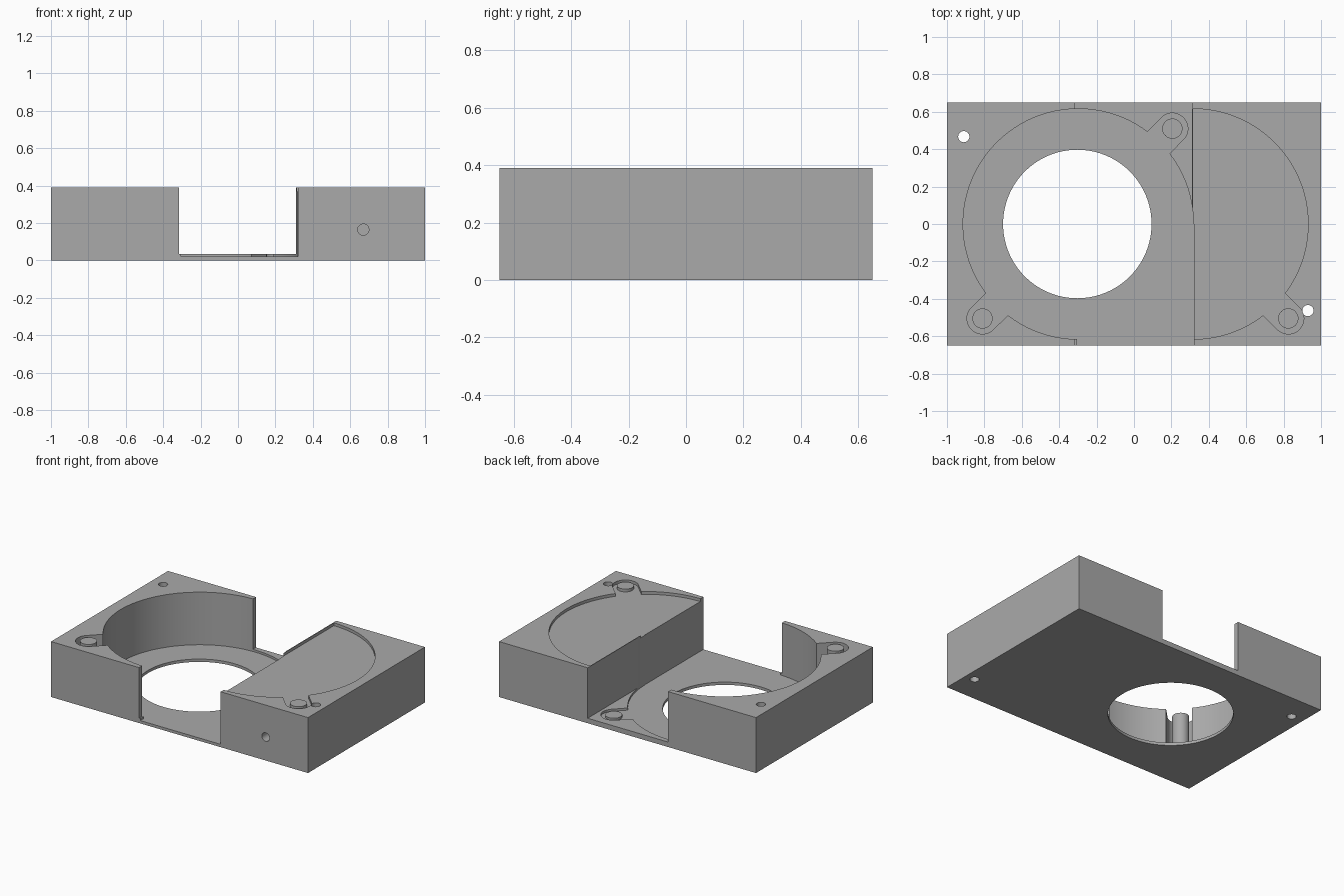
import bpy, bmesh, math

old = bpy.data.objects.get("Cube")
if old:
    bpy.data.objects.remove(old)

TOP, FLOOR, STEP, RECESS, OVER = 0.39, 0.02, 0.035, 0.37, 0.5

grey = bpy.data.materials.new("matte grey")
grey.use_nodes = True
colour = (0.4, 0.4, 0.4, 1)
grey.diffuse_color = colour
grey.node_tree.nodes["Principled BSDF"].inputs["Base Color"].default_value = colour


def prism(name, points, low, high):
    """Extrude a flat outline from one height to another."""
    bm = bmesh.new()
    face = bm.faces.new([bm.verts.new((x, y, low)) for x, y in points])
    ext = bmesh.ops.extrude_face_region(bm, geom=[face])
    top = [v for v in ext["geom"] if isinstance(v, bmesh.types.BMVert)]
    bmesh.ops.translate(bm, verts=top, vec=(0, 0, high - low))
    bmesh.ops.recalc_face_normals(bm, faces=bm.faces)
    mesh = bpy.data.meshes.new(name)
    bm.to_mesh(mesh)
    bm.free()
    mesh.materials.append(grey)
    ob = bpy.data.objects.new(name, mesh)
    bpy.context.collection.objects.link(ob)
    return ob


def box(x0, x1, y0, y1):
    return [(x0, y0), (x1, y0), (x1, y1), (x0, y1)]


def arc(x, y, r, start=0.0, sweep=math.tau, n=96):
    steps = n if sweep >= math.tau else n + 1
    return [(x + r * math.cos(start + sweep * i / n),
             y + r * math.sin(start + sweep * i / n)) for i in range(steps)]


def slot(x0, y0, x1, y1, r):
    """Outline of a slot with one round end at the second point."""
    a = math.atan2(y1 - y0, x1 - x0) - math.pi / 2
    dx, dy = r * math.cos(a), r * math.sin(a)
    return [(x0 - dx, y0 - dy), (x0 + dx, y0 + dy)] + arc(x1, y1, r, a, math.pi, 24)


def smooth(ob):
    bpy.ops.object.select_all(action="DESELECT")
    ob.select_set(True)
    bpy.context.view_layer.objects.active = ob
    bpy.ops.object.shade_smooth_by_angle(angle=math.radians(30))


body = prism("housing_body", box(-1, 1, -0.65, 0.65), 0, TOP)


def cut(name, points, low, high=OVER, turn=None):
    tool = prism(name, points, low, high)
    if turn:
        tool.location, tool.rotation_euler = turn
    tool.hide_render = True
    mod = body.modifiers.new(name, "BOOLEAN")
    mod.operation, mod.solver, mod.object = "DIFFERENCE", "EXACT", tool
    bpy.ops.object.select_all(action="DESELECT")
    bpy.context.view_layer.objects.active = body
    body.select_set(True)
    bpy.ops.object.modifier_apply(modifier=name)
    bpy.data.objects.remove(tool)


PX, RX, R = -0.298, 0.315, 0.616
lugs = {"left_lug": (PX, -0.81, -0.505, FLOOR, TOP),
        "channel_lug": (PX, 0.205, 0.51, FLOOR, STEP),
        "right_lug": (RX, 0.825, -0.505, RECESS, TOP)}

# Shallow round recess on the solid block
cut("block_recess", arc(RX, 0, R, -math.pi / 2, math.pi), RECESS)
# Open channel, deep round pocket and stepped front opening
cut("channel", box(-0.315, 0.31, -0.8, 0.8), STEP)
cut("round_pocket", arc(PX, 0, R), FLOOR)
cut("front_opening", box(-0.305, 0.32, -0.8, 0.0), FLOOR)
# Lug slots with a round post in each
for name, (cx, x, y, low, high) in lugs.items():
    start = (cx + (x - cx) * 0.6, y * 0.6)
    cut(name + "_slot", slot(*start, x, y, 0.083), low)
    smooth(prism(name + "_post", arc(x, y, 0.054, n=40), low - 0.005, high))
# Main opening and screw holes
cut("main_opening", arc(-0.303, 0, 0.397), -0.1)
for x, y in ((-0.91, 0.467), (0.93, -0.463)):
    cut("screw_hole", arc(x, y, 0.03, n=32), -0.1)
cut("front_hole", arc(0, 0, 0.03, n=32), -0.2, 0.1,
    ((0.67, -0.65, 0.165), (math.pi / 2, 0, 0)))
smooth(body)
